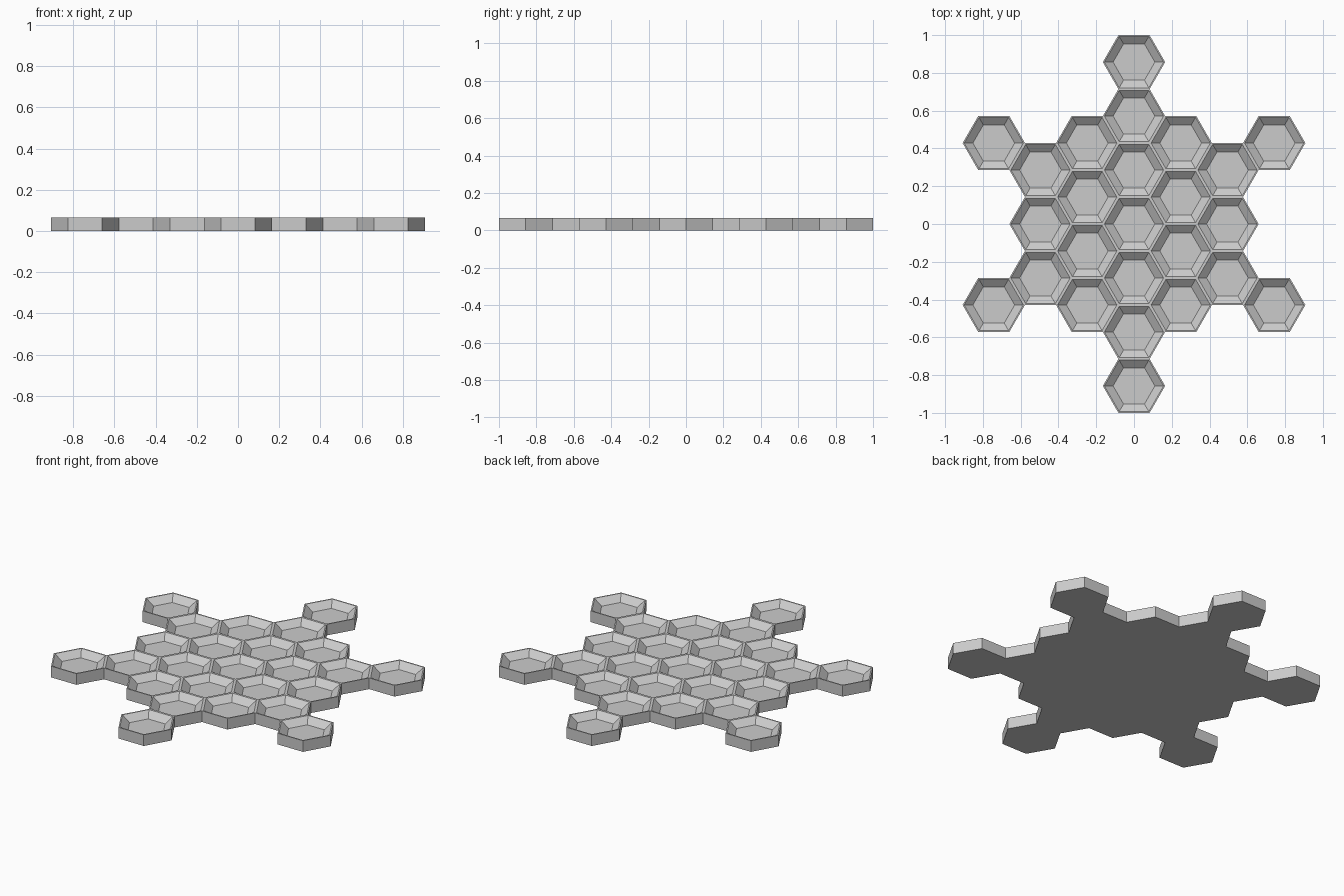
import bpy
import bmesh
from math import cos, sin, pi, sqrt

old = bpy.data.objects.get("Cube")
if old:
    bpy.data.objects.remove(old, do_unlink=True)

HEIGHT = 0.066
APOTHEM = 1 / 7
RADIUS = APOTHEM * 2 / sqrt(3)
RIM = 0.007       # half the flat wall top shared by two cells
SLOPE = 0.04      # horizontal run of the sloping cell wall
DEPTH = 0.034     # depth of each cell


def is_cell(q, r):
    """Hexagonal patch of cells plus one extra cell at each of its corners."""
    ring = max(abs(q), abs(r), abs(q + r))
    return ring <= 2 or (ring == 3 and q * r * (q + r) == 0)


bm = bmesh.new()

# Top sheet of joined hexagons
for q in range(-3, 4):
    for r in range(-3, 4):
        if is_cell(q, r):
            cx = 1.5 * RADIUS * q
            cy = APOTHEM * (2 * r + q)
            bm.faces.new([bm.verts.new((cx + RADIUS * cos(k * pi / 3),
                                        cy + RADIUS * sin(k * pi / 3), HEIGHT))
                          for k in range(6)])
bmesh.ops.remove_doubles(bm, verts=bm.verts[:], dist=0.001)
cells = bm.faces[:]

# Outer walls and flat underside
border = [e for e in bm.edges if e.is_boundary]
walls = bmesh.ops.extrude_edge_only(bm, edges=border)["geom"]
for v in walls:
    if isinstance(v, bmesh.types.BMVert):
        v.co.z = 0
bmesh.ops.holes_fill(bm, edges=[e for e in bm.edges if e.is_boundary], sides=0)
bmesh.ops.recalc_face_normals(bm, faces=bm.faces[:])

# Narrow rims, then sloping sunken cells
bmesh.ops.inset_individual(bm, faces=cells, thickness=RIM, use_even_offset=True)
bmesh.ops.inset_individual(bm, faces=cells, thickness=SLOPE, use_even_offset=True)
for v in {v for f in cells for v in f.verts}:
    v.co.z = HEIGHT - DEPTH

mesh = bpy.data.meshes.new("honeycomb_tray")
bm.to_mesh(mesh)
bm.free()
tray = bpy.data.objects.new("honeycomb_tray", mesh)
bpy.context.collection.objects.link(tray)

# Plain grey material
grey = bpy.data.materials.new("light_grey")
grey.use_nodes = True
colour = (0.6, 0.6, 0.6, 1)
grey.diffuse_color = colour
grey.node_tree.nodes["Principled BSDF"].inputs["Base Color"].default_value = colour
mesh.materials.append(grey)
